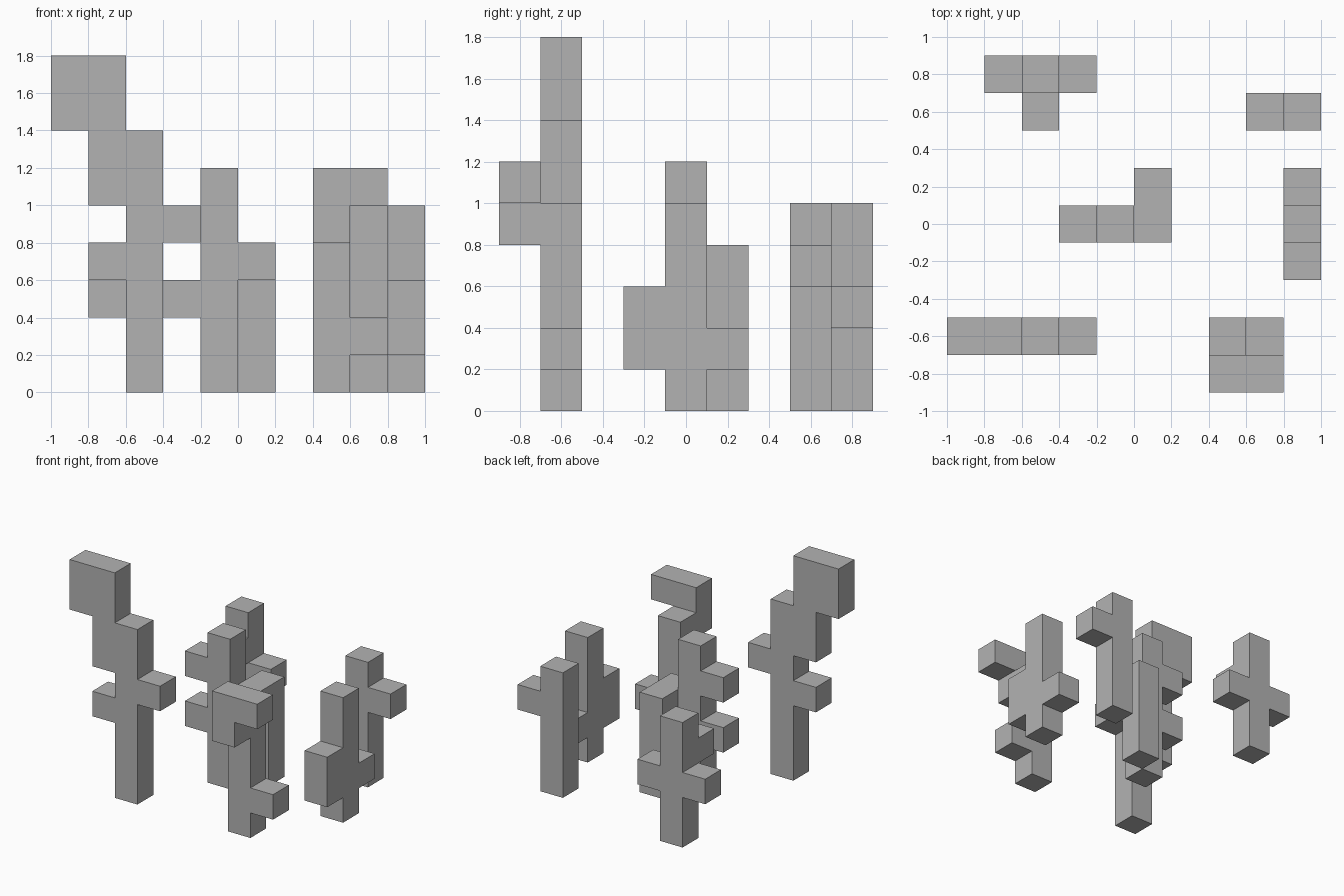
import bpy
import bmesh
from mathutils import Vector

cube = bpy.data.objects.get("Cube")
if cube:
    bpy.data.objects.remove(cube, do_unlink=True)

CELL = 0.2
ORIGIN = Vector((-1.0, -0.9, 0.0))

grey = bpy.data.materials.new("plain_grey")
grey.use_nodes = True
GREY = (0.45, 0.45, 0.45, 1)
grey.diffuse_color = GREY
grey.node_tree.nodes["Principled BSDF"].inputs["Base Color"].default_value = GREY


def bars(*specs):
    """Cells of upright bars, each given as column, row, bottom, top."""
    return {(i, j, k) for i, j, low, high in specs for k in range(low, high)}


def build(name, cells):
    """Outer skin of a group of cells, with flat faces merged."""
    bm = bmesh.new()
    for cell in cells:
        for axis in range(3):
            for side in (0, 1):
                step = [0, 0, 0]
                step[axis] = 2 * side - 1
                if tuple(c + s for c, s in zip(cell, step)) in cells:
                    continue
                u, v = (axis + 1) % 3, (axis + 2) % 3
                corners = []
                for a, b in ((0, 0), (1, 0), (1, 1), (0, 1)):
                    p = Vector(cell)
                    p[axis] += side
                    p[u] += a
                    p[v] += b
                    corners.append(bm.verts.new(ORIGIN + p * CELL))
                bm.faces.new(corners if side else corners[::-1])
    bmesh.ops.remove_doubles(bm, verts=bm.verts, dist=0.001)
    bmesh.ops.dissolve_limit(bm, angle_limit=0.01, verts=bm.verts, edges=bm.edges)
    mesh = bpy.data.meshes.new(name)
    bm.to_mesh(mesh)
    bm.free()
    mesh.materials.append(grey)
    bpy.context.collection.objects.link(bpy.data.objects.new(name, mesh))


# Tall post with a stepped, leaning crown
build("front_right_post", bars(
    (2, 1, 0, 7), (1, 1, 5, 7), (0, 1, 7, 9), (1, 1, 7, 9),
    (1, 1, 3, 4), (3, 1, 4, 5)))

# Post with a hooked head
build("front_left_post", bars(
    (7, 1, 0, 5), (7, 0, 4, 6), (8, 0, 5, 6), (8, 1, 1, 2)))

# Post with a deep front arm and a small back arm
build("left_side_post", bars((9, 4, 0, 5), (9, 3, 1, 3), (9, 5, 1, 2)))

# Simple post with one arm
build("back_left_post", bars((8, 7, 0, 5), (9, 7, 3, 4)))

# Central post bridged to a second, shorter leg
build("middle_post", bars(
    (4, 4, 0, 6), (3, 4, 4, 5), (3, 4, 2, 3), (5, 4, 3, 4), (5, 5, 0, 4)))

# Cross-shaped post with a forward arm
build("back_right_post", bars(
    (2, 8, 0, 5), (1, 8, 2, 3), (3, 8, 2, 3), (2, 7, 3, 4)))
